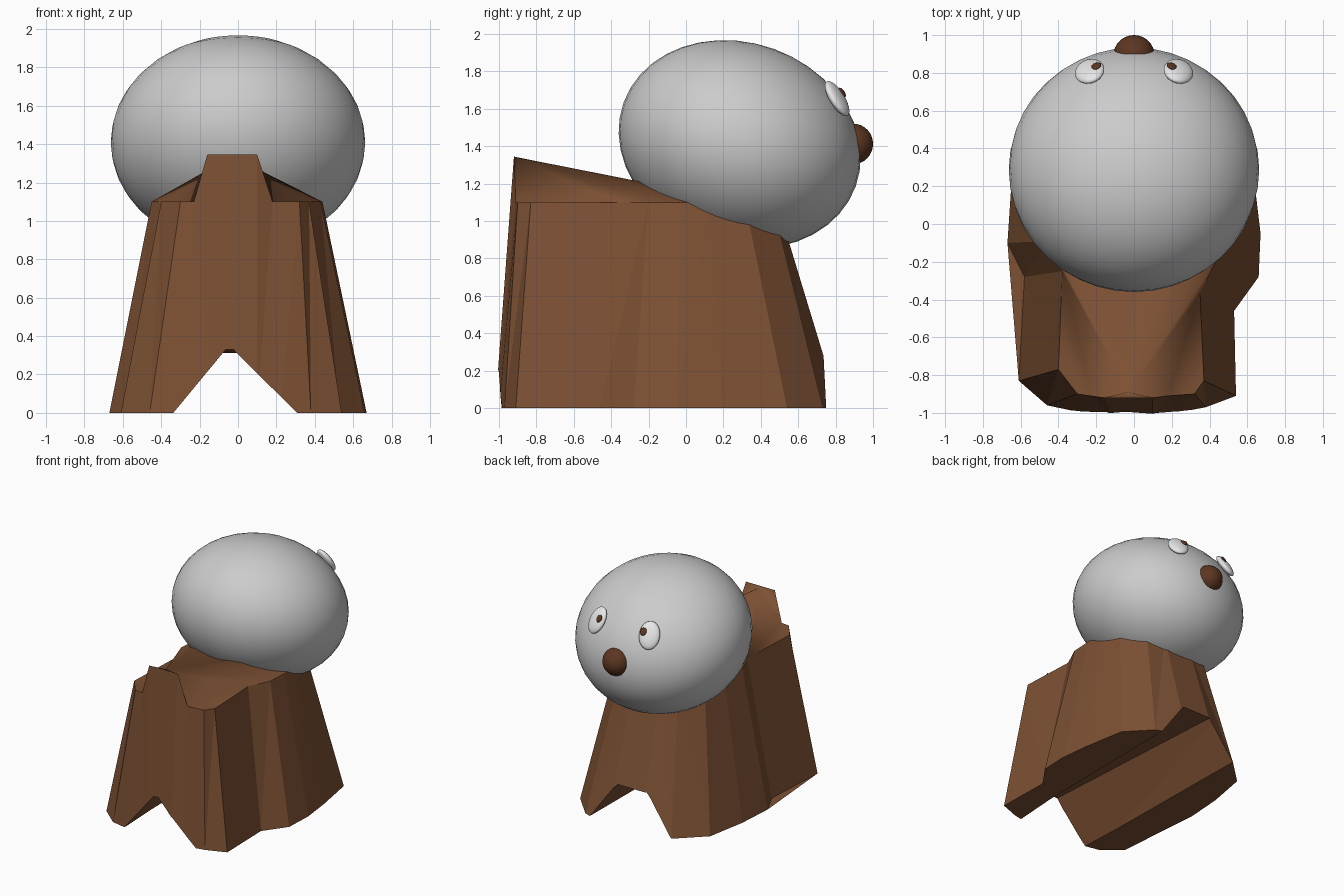
import bpy, bmesh, math
from mathutils import Vector, Matrix

if "Cube" in bpy.data.objects:
    bpy.data.objects.remove(bpy.data.objects["Cube"])


def material(name, rgb):
    m = bpy.data.materials.new(name)
    m.diffuse_color = (*rgb, 1)
    m.use_nodes = True
    m.node_tree.nodes["Principled BSDF"].inputs["Base Color"].default_value = m.diffuse_color
    return m


BROWN = material("brown", (0.205, 0.082, 0.034))
GREY = material("light grey", (0.60, 0.60, 0.60))
WHITE = material("white", (0.80, 0.80, 0.80))
DARK = material("dark brown", (0.11, 0.037, 0.015))


def mesh_object(name, bm, mat):
    bmesh.ops.recalc_face_normals(bm, faces=bm.faces)
    me = bpy.data.meshes.new(name)
    bm.to_mesh(me)
    bm.free()
    ob = bpy.data.objects.new(name, me)
    bpy.context.collection.objects.link(ob)
    me.materials.append(mat)
    return ob


def ellipsoid(name, centre, radii, rotation, mat, seg=32):
    bm = bmesh.new()
    bmesh.ops.create_uvsphere(bm, u_segments=seg, v_segments=seg // 2, radius=1)
    bm.transform(Matrix.Translation(centre) @ rotation @ Matrix.Diagonal((*radii, 1)))
    for f in bm.faces:
        f.smooth = True
    return mesh_object(name, bm, mat)


# Body outline, anticlockwise from back left: (bottom xy, top xyz)
T = 1.1
outline = [
    ((-.61, -.83), (-.40, -.77, T)), ((-.46, -.96), (-.30, -.90, T)),
    ((-.27, -1.0), (-.23, -.91, T)), ((-.12, -1.02), (-.16, -.92, 1.345)),
    ((.10, -1.02), (.10, -.92, 1.345)), ((.22, -1.0), (.18, -.91, T)),
    ((.38, -.97), (.32, -.90, T)), ((.54, -.91), (.37, -.83, T)),
    ((.53, -.46), (.35, -.37, T)), ((.66, -.28), (.43, -.20, T)),
    ((.67, -.05), (.44, -.03, T)), ((.64, .20), (.43, .12, T)),
    ((.58, .54), (.40, .315, T)), ((.40, .73), (.27, .47, 1.06)),
    ((.15, .82), (.12, .51, 1.02)), ((-.15, .82), (-.12, .51, 1.02)),
    ((-.38, .73), (-.26, .47, 1.06)), ((-.59, .53), (-.39, .315, T)),
    ((-.65, .20), (-.43, .12, T)), ((-.67, -.10), (-.45, -.09, T)),
    ((-.58, -.28), (-.38, -.25, T)),
]
n = len(outline)
bm = bmesh.new()
low = [bm.verts.new((*b, 0)) for b, t in outline]
top = [bm.verts.new(t) for b, t in outline]
bm.faces.new(low)
for i in range(n):
    j = (i + 1) % n
    bm.faces.new((low[i], low[j], top[j], top[i]))
# Smooth sloping top, fanned out from just inside the raised tail
ridge = bm.verts.new((-.03, -.89, 1.338))
cap = [bm.faces.new((top[5], top[6], top[7], top[8])),
       bm.faces.new((top[20], top[0], top[1], top[2])),
       bm.faces.new((ridge, top[5], top[8])),
       bm.faces.new((ridge, top[20], top[2]))]
for i in [2, 3, 4] + list(range(8, 20)):
    cap.append(bm.faces.new((ridge, top[i], top[i + 1])))
for f in cap:
    f.smooth = True
for i in range(n):
    bm.edges.get((top[i], top[(i + 1) % n])).smooth = False
bmesh.ops.triangulate(bm, faces=bm.faces)
body = mesh_object("body", bm, BROWN)

# Groove between the legs
bm = bmesh.new()
back = [(-.415, -.1), (.40, -.1), (-.03, .33), (-.06, .33)]
front = [(-.45, -.1), (.42, -.1), (.12, .31), (-.16, .31)]
a = [bm.verts.new((x, -1.1, z)) for x, z in back]
b = [bm.verts.new((x, .9, z)) for x, z in front]
bm.faces.new(a)
bm.faces.new(b)
for i in range(4):
    j = (i + 1) % 4
    bm.faces.new((a[i], a[j], b[j], b[i]))
bmesh.ops.triangulate(bm, faces=bm.faces)
cutter = mesh_object("groove_cutter", bm, BROWN)
cutter.hide_render = True
cutter.hide_set(True)
mod = body.modifiers.new("groove", 'BOOLEAN')
mod.operation = 'DIFFERENCE'
mod.solver = 'EXACT'
mod.object = cutter

# Head, tipped forward
ellipsoid("head", (0, .287, 1.41), (.663, .66, .542),
          Matrix.Rotation(math.radians(-20), 4, 'X'), GREY, 40)

# Nose
ellipsoid("nose", (0, .895, 1.412), (.108, .105, .108), Matrix.Identity(4), DARK)

# Eyes and pupils, lying on the head
for side, s in (("left", -1), ("right", 1)):
    face = Vector((s * .54, 1.36, .90)).to_track_quat('Z', 'Y').to_matrix().to_4x4()
    ellipsoid(side + "_eye", (s * .235, .808, 1.655), (.08, .108, .033), face, WHITE)
    ellipsoid(side + "_pupil", (s * .20, .836, 1.687), (.028, .03, .009), face, DARK, 16)
